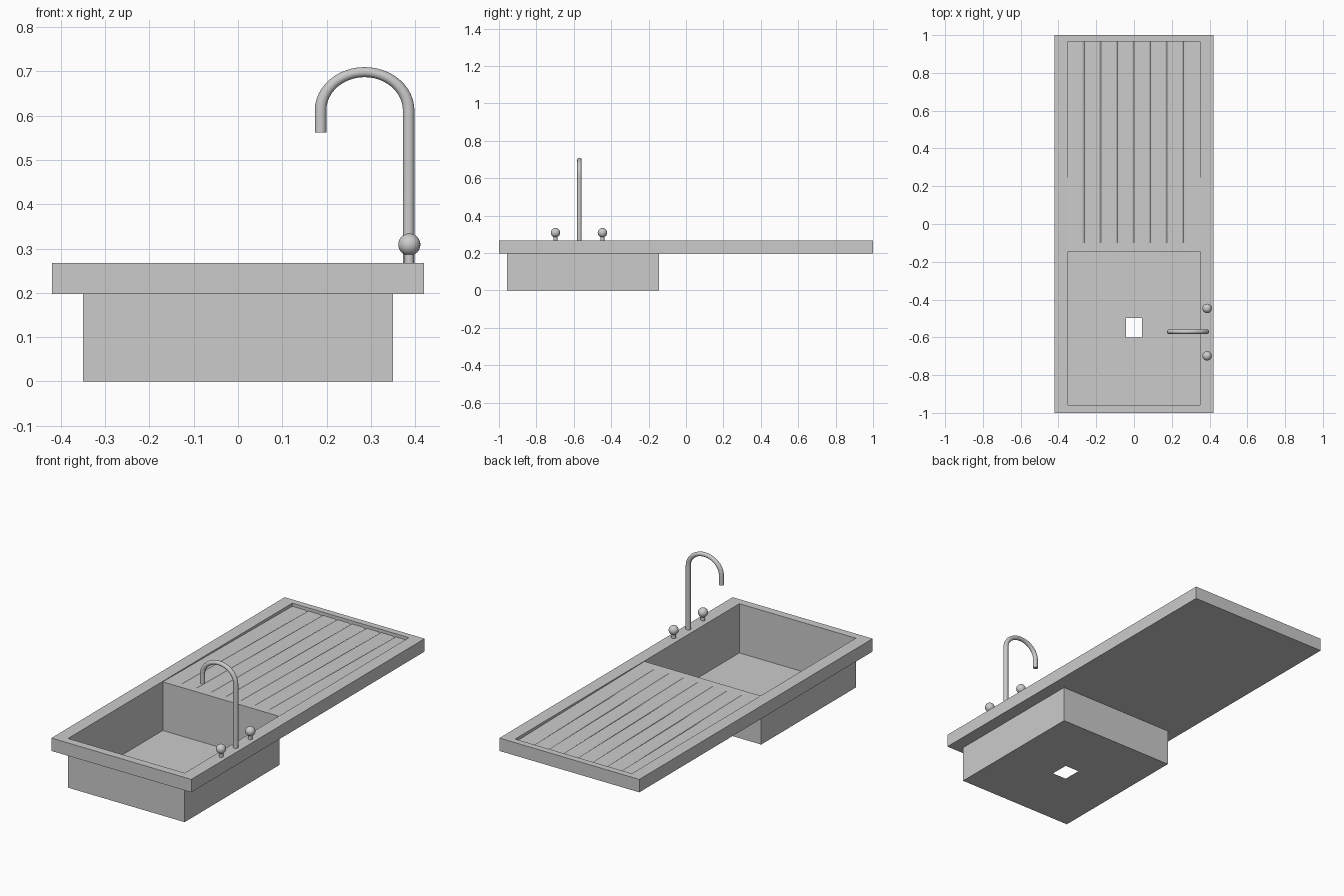
import bpy, bmesh, math

if "Cube" in bpy.data.objects:
    bpy.data.objects.remove(bpy.data.objects["Cube"])

TOP, UNDER = 0.267, 0.197
FRONT, STEP, BACK = -0.957, -0.145, 0.965   # basin front, basin/board edge, board back
HALF = 0.35


def rect(hx, y0, y1, z):
    return [(-hx, y0, z), (hx, y0, z), (hx, y1, z), (-hx, y1, z)]


def mesh_object(name, faces):
    bm = bmesh.new()
    for f in faces:
        bm.faces.new([bm.verts.new(p) for p in f])
    bmesh.ops.remove_doubles(bm, verts=bm.verts, dist=1e-5)
    me = bpy.data.meshes.new(name)
    bm.to_mesh(me)
    bm.free()
    ob = bpy.data.objects.new(name, me)
    bpy.context.collection.objects.link(ob)
    return ob


def bridge(a, b):
    """Quads joining two closed loops of equal length."""
    n = len(a)
    return [[a[i], a[(i + 1) % n], b[(i + 1) % n], b[i]] for i in range(n)]


# counter slab: top rim, outer sides, underside around the basin
outer_top = rect(0.42, -1, 1, TOP)
outer_low = rect(0.42, -1, 1, UNDER)
mesh_object("counter_slab",
            bridge(outer_top, rect(HALF, FRONT, BACK, TOP))
            + bridge(outer_low, outer_top)
            + bridge(rect(HALF, FRONT, STEP, UNDER), outer_low))

# basin: sheet walls and a floor with a square drain hole
floor = rect(HALF, FRONT, STEP, 0)
mesh_object("basin",
            bridge(floor, rect(HALF, FRONT, STEP, TOP - 0.003))
            + bridge(floor, rect(0.043, -0.6, -0.498, 0))
            + [[(-HALF, FRONT, TOP - 0.003), (HALF, FRONT, TOP - 0.003),
                (HALF, FRONT, TOP), (-HALF, FRONT, TOP)]]
            + [[(s * HALF, FRONT, TOP - 0.003), (s * HALF, STEP, TOP - 0.003),
                (s * HALF, STEP, TOP), (s * HALF, FRONT, TOP)] for s in (-1, 1)])

# drainboard: sloping sheet with seven grooves that deepen to the back
profile = [(-HALF, 0)]
for k in range(-3, 4):
    profile += [(k * 0.0875 - 0.009, 0), (k * 0.0875, 1), (k * 0.0875 + 0.009, 0)]
profile.append((HALF, 0))


def row(y, z, depth):
    return [(x, y, z - d * depth) for x, d in profile]


rows = [row(STEP, 0.264, 0), row(-0.1, 0.2634, 0.002), row(BACK, 0.250, 0.008)]
rows.append([(x, BACK, TOP) for x, d in profile])
faces = []
for a, b in zip(rows, rows[1:]):
    faces += [[a[i], a[i + 1], b[i + 1], b[i]] for i in range(len(a) - 1)]
for e in (0, -1):
    x = rows[0][e][0]
    faces.append([rows[0][e], rows[1][e], rows[2][e], (x, BACK, TOP), (x, STEP, TOP)])
mesh_object("drainboard", faces)

# spout: swept round tube with a slightly flattened arch
R = 0.0995
SZ = 0.87
path = [(R, (TOP - 0.612) / SZ)]
path += [(R * math.cos(math.pi * i / 24), R * math.sin(math.pi * i / 24)) for i in range(25)]
path.append((-R, (0.562 - 0.612) / SZ))
cu = bpy.data.curves.new("spout", 'CURVE')
cu.dimensions = '3D'
cu.bevel_depth = 0.013
cu.bevel_resolution = 4
cu.use_fill_caps = True
sp = cu.splines.new('POLY')
sp.points.add(len(path) - 1)
for p, (x, z) in zip(sp.points, path):
    p.co = (x, 0, z, 1)
    p.radius = 1
sp.use_smooth = True
spout = bpy.data.objects.new("spout", cu)
spout.location = (0.286, -0.57, 0.612)
spout.scale = (1, 0.9, SZ)
bpy.context.collection.objects.link(spout)

# tap knobs on short stems
for side, y in (("front", -0.698), ("back", -0.447)):
    bpy.ops.mesh.primitive_cylinder_add(vertices=20, radius=0.011, depth=0.03,
                                        location=(0.387, y, TOP + 0.015))
    bpy.context.object.name = side + "_tap_stem"
    bpy.ops.object.shade_smooth_by_angle()
    bpy.ops.mesh.primitive_uv_sphere_add(segments=24, ring_count=16, radius=0.025,
                                         location=(0.387, y, 0.309))
    bpy.context.object.name = side + "_tap_knob"
    bpy.ops.object.shade_smooth_by_angle()
